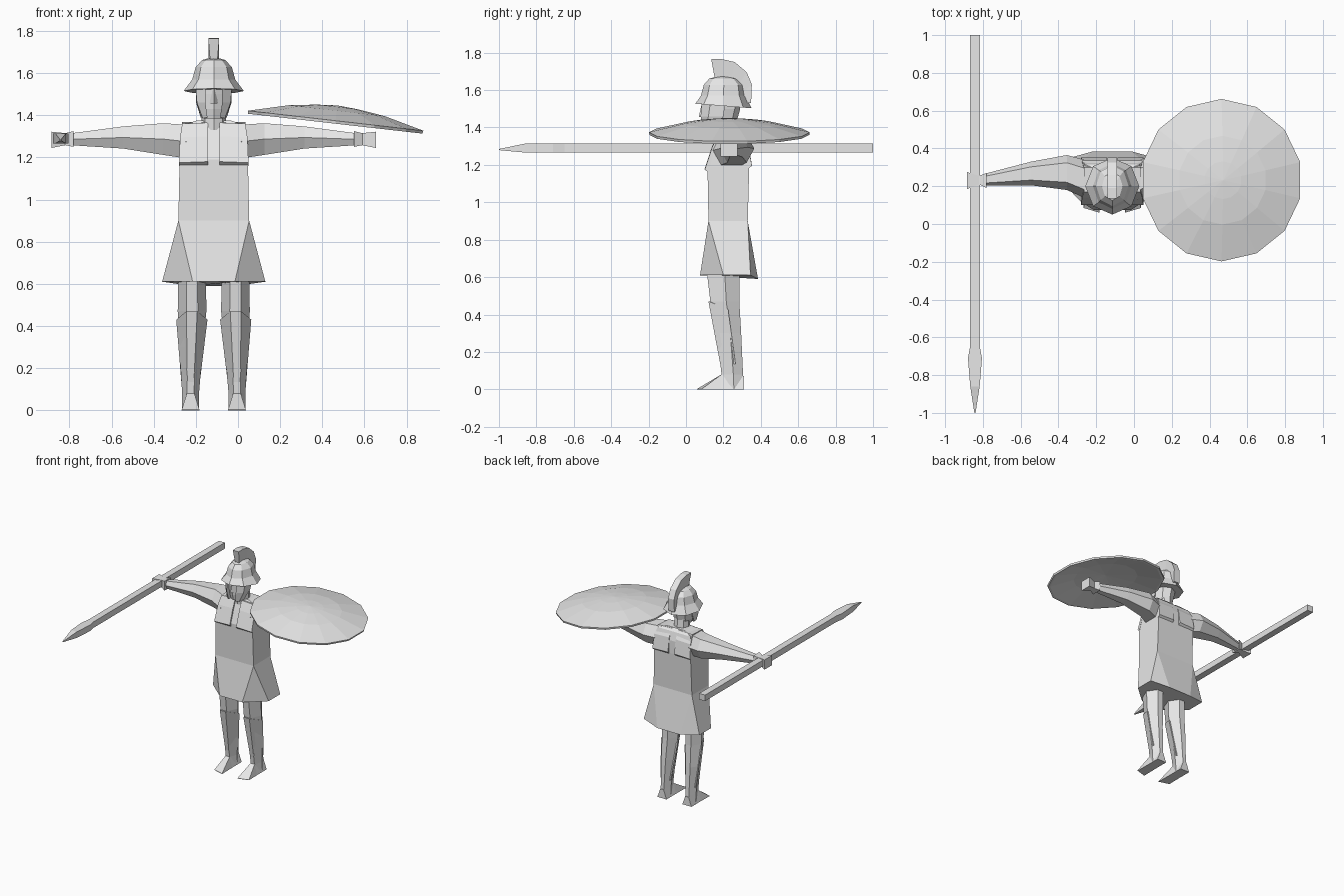
import bpy, bmesh, math

CX = -0.115  # centre line of the body

grey = bpy.data.materials.new("plain_grey")
grey.diffuse_color = (0.8, 0.8, 0.8, 1)


def loft(name, rings, cx=CX, side=1, closed=True):
    """Bridge equal-length rings of (x, y, z); x is measured from cx, side=-1 mirrors."""
    bm = bmesh.new()
    vs = [[bm.verts.new((cx + side * x, y, z)) for x, y, z in r] for r in rings]
    n = len(rings[0])
    for a, b in zip(vs, vs[1:]):
        for i in range(n):
            j = (i + 1) % n
            bm.faces.new((a[i], a[j], b[j], b[i]))
    if closed:
        bm.faces.new(vs[0])
        bm.faces.new(vs[-1])
    bmesh.ops.remove_doubles(bm, verts=bm.verts, dist=0.0005)
    bmesh.ops.recalc_face_normals(bm, faces=bm.faces)
    me = bpy.data.meshes.new(name)
    bm.to_mesh(me)
    bm.free()
    me.materials.append(grey)
    ob = bpy.data.objects.new(name, me)
    bpy.context.collection.objects.link(ob)
    return ob


def oval(rx, y0, y1, z, n=8, tilt=0.0):
    """Horizontal ring with a corner at the front; tilt lifts the front."""
    yc, ry = (y0 + y1) / 2, (y1 - y0) / 2
    pts = []
    for k in range(n):
        a = 2 * math.pi * k / n
        pts.append((rx * math.sin(a), yc - ry * math.cos(a), z + tilt * math.cos(a)))
    return pts


def body(xf, xs, yf, ysf, ysb, yb, z, zb=None):
    """Eight-point body ring: front pair, side pairs, back pair."""
    zb = z if zb is None else zb
    return [(-xf, yf, z), (xf, yf, z), (xs, ysf, z), (xs, ysb, z),
            (xf, yb, zb), (-xf, yb, zb), (-xs, ysb, z), (-xs, ysf, z)]


def box_ring(hw, yf, yb, z):
    return body(hw, hw, yf, yf, yb, yb, z)


# Tunic with a flared skirt
loft("tunic", [
    body(0.10, 0.245, 0.075, 0.20, 0.345, 0.385, 0.61, 0.59),
    box_ring(0.168, 0.12, 0.33, 0.90),
    box_ring(0.162, 0.115, 0.338, 1.19),
    box_ring(0.158, 0.15, 0.335, 1.29),
    box_ring(0.145, 0.175, 0.315, 1.355),
    box_ring(0.08, 0.19, 0.29, 1.375)])

# Neck and head
loft("neck", [oval(0.062, 0.16, 0.28, 1.33), oval(0.055, 0.15, 0.27, 1.44)])
loft("head", [oval(0.045, 0.105, 0.22, 1.385), oval(0.072, 0.095, 0.27, 1.43),
              oval(0.08, 0.09, 0.29, 1.50), oval(0.08, 0.09, 0.29, 1.57)])
loft("nose", [[(-0.008, 0.10, 1.53), (0.008, 0.10, 1.53), (0, 0.085, 1.53)],
              [(-0.02, 0.10, 1.455), (0.02, 0.10, 1.455), (0, 0.068, 1.455)]])

# Helmet with a flared brim and a crest
loft("helmet", [
    oval(0.143, 0.05, 0.35, 1.515, tilt=0.012), oval(0.102, 0.08, 0.32, 1.57),
    oval(0.086, 0.095, 0.31, 1.628), oval(0.055, 0.125, 0.275, 1.662),
    oval(0.02, 0.17, 0.22, 1.672)])
outer = [(.135, 1.765), (.19, 1.766), (.26, 1.75), (.325, 1.695), (.352, 1.63), (.348, 1.53)]
inner = [(.155, 1.655), (.20, 1.66), (.24, 1.65), (.275, 1.62), (.295, 1.58), (.315, 1.53)]
loft("crest", [[(-0.026, yo, zo), (0.026, yo, zo), (0.017, yi, zi), (-0.017, yi, zi)]
               for (yo, zo), (yi, zi) in zip(outer, inner)])


def arm_ring(x, y0, y1, z0, z1):
    ym, w, zm = (y0 + y1) / 2, (y1 - y0) * 0.28, (z0 + z1) / 2
    return [(x, y0, zm), (x, ym - w, z1), (x, ym + w, z1),
            (x, y1, zm), (x, ym + w, z0), (x, ym - w, z0)]


def leg_ring(xc, hw, y0, y1, z):
    ym = y0 + (y1 - y0) * 0.55
    return [(xc - hw * .4, y0, z), (xc + hw * .4, y0, z), (xc + hw, ym, z),
            (xc + hw * .35, y1, z), (xc - hw * .35, y1, z), (xc - hw, ym, z)]


def greave_ring(xc, hw, yf, yb, z, zb):
    t = 0.012
    return [(xc - hw, yb, zb), (xc - hw * .35, yf, z), (xc + hw * .35, yf, z), (xc + hw, yb, zb),
            (xc + hw - t, yb, zb), (xc + hw * .3, yf + t, z),
            (xc - hw * .3, yf + t, z), (xc - hw + t, yb, zb)]


for side, tag in ((-1, "right"), (1, "left")):
    # Arm and hand
    loft("arm_" + tag, [
        arm_ring(0.13, 0.13, 0.335, 1.195, 1.355),
        arm_ring(0.24, 0.18, 0.365, 1.212, 1.362),
        arm_ring(0.43, 0.205, 0.33, 1.242, 1.347),
        arm_ring(0.68, 0.203, 0.265, 1.258, 1.314)], side=side)
    loft("hand_" + tag, [
        [(x, y0, z0), (x, y1, z0), (x, y1, z1), (x, y0, z1)]
        for x, y0, y1, z0, z1 in ((0.665, 0.19, 0.27, 1.25, 1.325),
                                  (0.705, 0.21, 0.255, 1.258, 1.315),
                                  (0.77, 0.185, 0.275, 1.245, 1.322))], side=side)
    # Shoulder strap running front to back
    path = [(.10, 1.18, .165), (.14, 1.30, .16), (.17, 1.365, .15),
            (.30, 1.372, .15), (.335, 1.31, .16), (.352, 1.20, .165)]
    loft("shoulder_strap_" + tag, [
        [(0.028, y, z), (w, y, z - 0.005),
         (w, y + (.23 - y) * .15, z - .02), (0.028, y + (.23 - y) * .15, z - .02)]
        for y, z, w in path], side=side)
    # Cheek guard
    loft("cheek_guard_" + tag, [
        [(0.04, 0.085, 1.53), (0.086, 0.13, 1.53), (0.086, 0.21, 1.53), (0.05, 0.18, 1.53)],
        [(0.04, 0.078, 1.46), (0.08, 0.12, 1.46), (0.084, 0.20, 1.46), (0.05, 0.18, 1.46)],
        [(0.03, 0.09, 1.39), (0.052, 0.105, 1.385), (0.062, 0.15, 1.39), (0.03, 0.15, 1.39)]],
        side=side)
    # Leg
    loft("leg_" + tag, [
        leg_ring(0.103, 0.066, 0.11, 0.285, 0.64), leg_ring(0.103, 0.068, 0.13, 0.285, 0.47),
        leg_ring(0.108, 0.056, 0.165, 0.295, 0.30), leg_ring(0.11, 0.04, 0.19, 0.305, 0.08),
        leg_ring(0.11, 0.04, 0.19, 0.31, 0.0)], side=side)
    # Shin plate
    loft("greave_" + tag, [
        greave_ring(0.104, 0.074, 0.12, 0.225, 0.47, 0.43),
        greave_ring(0.11, 0.044, 0.183, 0.265, 0.135, 0.135)], side=side)
    # Wedge foot
    loft("foot_" + tag, [
        [(0.068, 0.06, 0), (0.152, 0.085, 0), (0.152, 0.085, 0.003), (0.068, 0.06, 0.003)],
        [(0.07, 0.19, 0), (0.15, 0.19, 0), (0.128, 0.19, 0.08), (0.092, 0.19, 0.08)],
        [(0.07, 0.31, 0), (0.15, 0.31, 0), (0.125, 0.31, 0.07), (0.095, 0.31, 0.07)]], side=side)

# Round dished shield lying over the left arm
sections = [(0.002, 0.052), (0.235, 0.03), (0.41, -0.012), (0.427, -0.012), (0.43, 0.002),
            (0.235, 0.05), (0.1, 0.068), (0.002, 0.075)]
shield = loft("shield", [[(r * math.sin(2 * math.pi * k / 14), r * math.cos(2 * math.pi * k / 14), h)
                          for k in range(14)] for r, h in sections], cx=0)
shield.location = (0.463, 0.232, 1.372)
shield.rotation_euler = (0, math.radians(6.5), 0)


def square(y, hx, hz, zc=1.29):
    return [(-hx, y, zc - hz), (hx, y, zc - hz), (hx, y, zc + hz), (-hx, y, zc + hz)]


# Spear held level, pointing forward
loft("spear_shaft", [square(1.0, 0.026, 0.024), square(-0.66, 0.026, 0.024)], cx=-0.842)
loft("spear_head", [square(-0.65, 0.026, 0.024), square(-0.71, 0.037, 0.024),
                    square(-0.86, 0.025, 0.024), square(-1.0, 0.003, 0.003, 1.282)], cx=-0.842)
